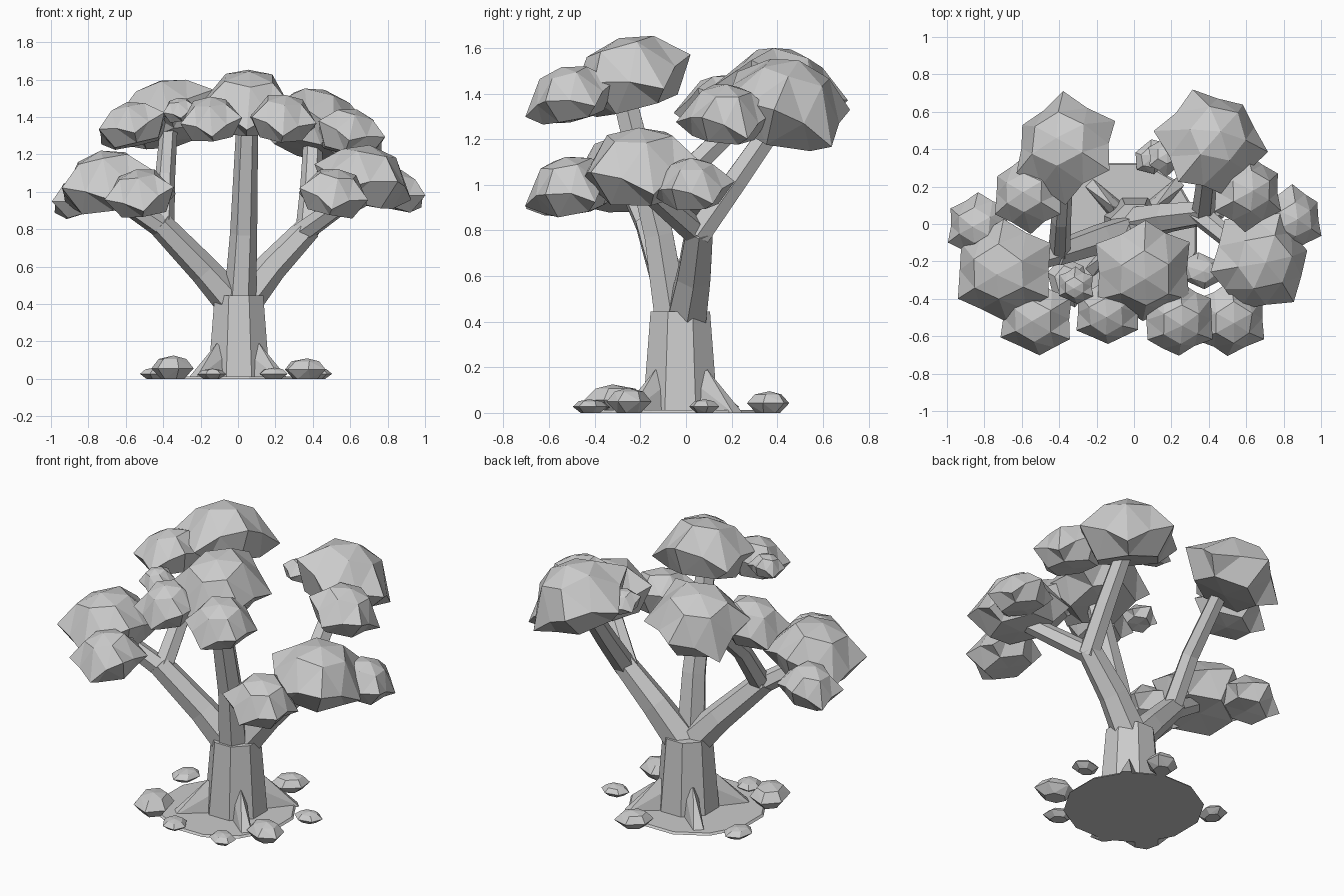
import bpy, bmesh, math, random
from mathutils import Vector, Matrix

random.seed(4)
cube = bpy.data.objects.get("Cube")
if cube:
    bpy.data.objects.remove(cube)

grey = bpy.data.materials.new("plain grey")
grey.use_nodes = True
grey.diffuse_color = (0.6, 0.6, 0.6, 1)
grey.node_tree.nodes["Principled BSDF"].inputs["Base Color"].default_value = (0.6, 0.6, 0.6, 1)


def finish(name, bm):
    bmesh.ops.recalc_face_normals(bm, faces=bm.faces)
    mesh = bpy.data.meshes.new(name)
    bm.to_mesh(mesh)
    bm.free()
    mesh.materials.append(grey)
    obj = bpy.data.objects.new(name, mesh)
    bpy.context.collection.objects.link(obj)


def ring(bm, count, radius, z, turn=0.0):
    step = math.tau / count
    return [bm.verts.new((radius * math.cos(step * (i + turn)),
                          radius * math.sin(step * (i + turn)), z)) for i in range(count)]


# Faceted, flattened clump with a star-shaped rim, leaning away from the trunk
def leaf_clump(name, centre, radius, lean, turn=30):
    bm = bmesh.new()
    n = 6
    top = bm.verts.new((0, 0, 0.73))
    crown = ring(bm, n, 0.55, 0.58)
    tips = ring(bm, n, 1.05, 0)
    dips = ring(bm, n, 0.87, 0.05, 0.5)
    under = ring(bm, n, 0.68, -0.44)
    base = bm.verts.new((0, 0, -0.46))
    for i, tip in enumerate(tips):
        tip.co.z = 0.16 if i % 2 else -0.2
    for i in range(n):
        j = (i + 1) % n
        for pole, inner in ((top, crown), (base, under)):
            bm.faces.new((pole, inner[i], inner[j]))
            bm.faces.new((inner[i], tips[i], dips[i]))
            bm.faces.new((inner[i], dips[i], inner[j]))
            bm.faces.new((inner[j], dips[i], tips[j]))
    for v in bm.verts:
        v.co += Vector([random.uniform(-0.03, 0.03) for _ in range(3)])
    c = Vector(centre)
    axis = Vector((-c.y, c.x, 0)).normalized()
    bm.transform(Matrix.Translation(c) @ Matrix.Rotation(math.radians(lean), 4, axis)
                 @ Matrix.Rotation(math.radians(turn), 4, 'Z') @ Matrix.Scale(radius, 4))
    finish(name, bm)


# Tapered six-sided limb swept through a few points
def limb(name, points, r0, r1):
    bm = bmesh.new()
    pts = [Vector(p) for p in points]
    loops = []
    for k, p in enumerate(pts):
        way = (pts[min(k + 1, len(pts) - 1)] - pts[max(k - 1, 0)]).normalized()
        loop = ring(bm, 6, r0 + (r1 - r0) * k / (len(pts) - 1), 0)
        spin = Vector((0, 0, 1)).rotation_difference(way).to_matrix()
        for v in loop:
            v.co = p + spin @ v.co
        loops.append(loop)
    for a, b in zip(loops, loops[1:]):
        for i in range(6):
            j = (i + 1) % 6
            bm.faces.new((a[i], a[j], b[j], b[i]))
    bm.faces.new(loops[0])
    bm.faces.new(loops[-1])
    finish(name, bm)


# Squat faceted stone resting on the ground
def stone(name, x, y, radius, height):
    bm = bmesh.new()
    for r, z in ((0.55, 0.0), (1.0, 0.45), (0.65, 0.85)):
        ring(bm, 6, r, z, random.uniform(-0.15, 0.15))
    bm.verts.new((0.1, 0, 1))
    bmesh.ops.convex_hull(bm, input=bm.verts)
    bm.transform(Matrix.Translation((x, y, 0))
                 @ Matrix.Rotation(math.atan2(y, x) * 0.5, 4, 'Z')
                 @ Matrix.Diagonal((radius, radius * 0.8, height, 1)))
    finish(name, bm)


# Ground disc and trunk
def tapered(name, sides, r0, r1, z0, z1, x, y):
    bm = bmesh.new()
    ring(bm, sides, r0, z0, 0.5)
    ring(bm, sides, r1, z1, 0.5)
    bmesh.ops.convex_hull(bm, input=bm.verts)
    bm.transform(Matrix.Translation((x, y, 0)))
    finish(name, bm)


tapered("ground_disc", 12, 0.39, 0.38, 0, 0.012, -0.04, -0.05)
tapered("trunk", 8, 0.178, 0.141, 0, 0.445, 0.005, -0.025)

# Four root buttresses on the diagonals
for k in range(4):
    bm = bmesh.new()
    for x, y, z in ((0.1, 0.055, 0), (0.1, 0.035, 0.14), (0.35, 0.03, 0), (0.25, 0.03, 0.05)):
        bm.verts.new((x, y, z))
        bm.verts.new((x, -y, z))
    bm.verts.new((0.16, 0, 0.19))
    bmesh.ops.convex_hull(bm, input=bm.verts)
    bm.transform(Matrix.Translation((0, -0.02, 0))
                 @ Matrix.Rotation(math.radians(45 + 90 * k), 4, 'Z'))
    finish(f"root_{k + 1}", bm)

# Branches
fork_right, fork_left = (-0.42, -0.16, 0.83), (0.38, 0.06, 0.81)
limb("right_branch", [(-0.02, -0.04, 0.4), (-0.18, -0.08, 0.58), fork_right], 0.095, 0.068)
limb("right_front_branch", [(-0.38, -0.15, 0.79), (-0.66, -0.24, 0.98)], 0.06, 0.05)
limb("right_back_branch", [(-0.4, -0.16, 0.8), (-0.39, 0.02, 1.07), (-0.37, 0.3, 1.34)], 0.06, 0.047)
limb("left_branch", [(0.02, 0.0, 0.4), (0.18, 0.035, 0.6), fork_left], 0.1, 0.068)
limb("left_front_branch", [(0.34, 0.06, 0.78), (0.62, -0.17, 0.98)], 0.06, 0.05)
limb("left_back_branch", [(0.37, 0.05, 0.78), (0.39, 0.22, 1.02), (0.4, 0.38, 1.25)], 0.064, 0.052)
limb("middle_branch", [(0.01, -0.06, 0.4), (0.03, -0.12, 0.78), (0.05, -0.27, 1.38)], 0.087, 0.058)

# Canopy: large clumps, each with smaller ones around it
for name, centre, radius, lean, turn in (
        ("right_front", (-0.695, -0.25, 1.03), 0.27, 12, 30),
        ("middle", (0.05, -0.25, 1.455), 0.275, 16, 30),
        ("left_front", (0.67, -0.2, 1.06), 0.27, 10, 10),
        ("right_back", (-0.37, 0.41, 1.4), 0.28, 20, 30),
        ("left_back", (0.41, 0.435, 1.34), 0.29, 22, 49)):
    leaf_clump(name + "_large_leaves", centre, radius, lean, turn)
for k, (centre, radius) in enumerate((
        ((-0.83, -0.01, 0.96), 0.175), ((-0.52, -0.5, 0.975), 0.205),
        ((-0.56, 0.16, 1.34), 0.2), ((-0.14, -0.47, 1.375), 0.18),
        ((0.24, -0.51, 1.38), 0.195), ((0.51, -0.51, 0.98), 0.2),
        ((0.84, 0.025, 0.99), 0.175), ((0.6, 0.17, 1.295), 0.2),
        ((0.17, 0.36, 1.35), 0.1), ((-0.31, -0.33, 1.43), 0.1))):
    leaf_clump(f"small_leaves_{k + 1}", centre, radius, 14)

# Stones around the base
for k, spec in enumerate((
        (-0.35, -0.31, 0.14, 0.125), (-0.45, 0.14, 0.095, 0.06), (0.1, 0.36, 0.11, 0.095),
        (0.42, 0.08, 0.085, 0.06), (0.36, -0.25, 0.12, 0.11), (0.19, -0.42, 0.09, 0.06),
        (-0.14, -0.41, 0.09, 0.055))):
    stone(f"stone_{k + 1}", *spec)
